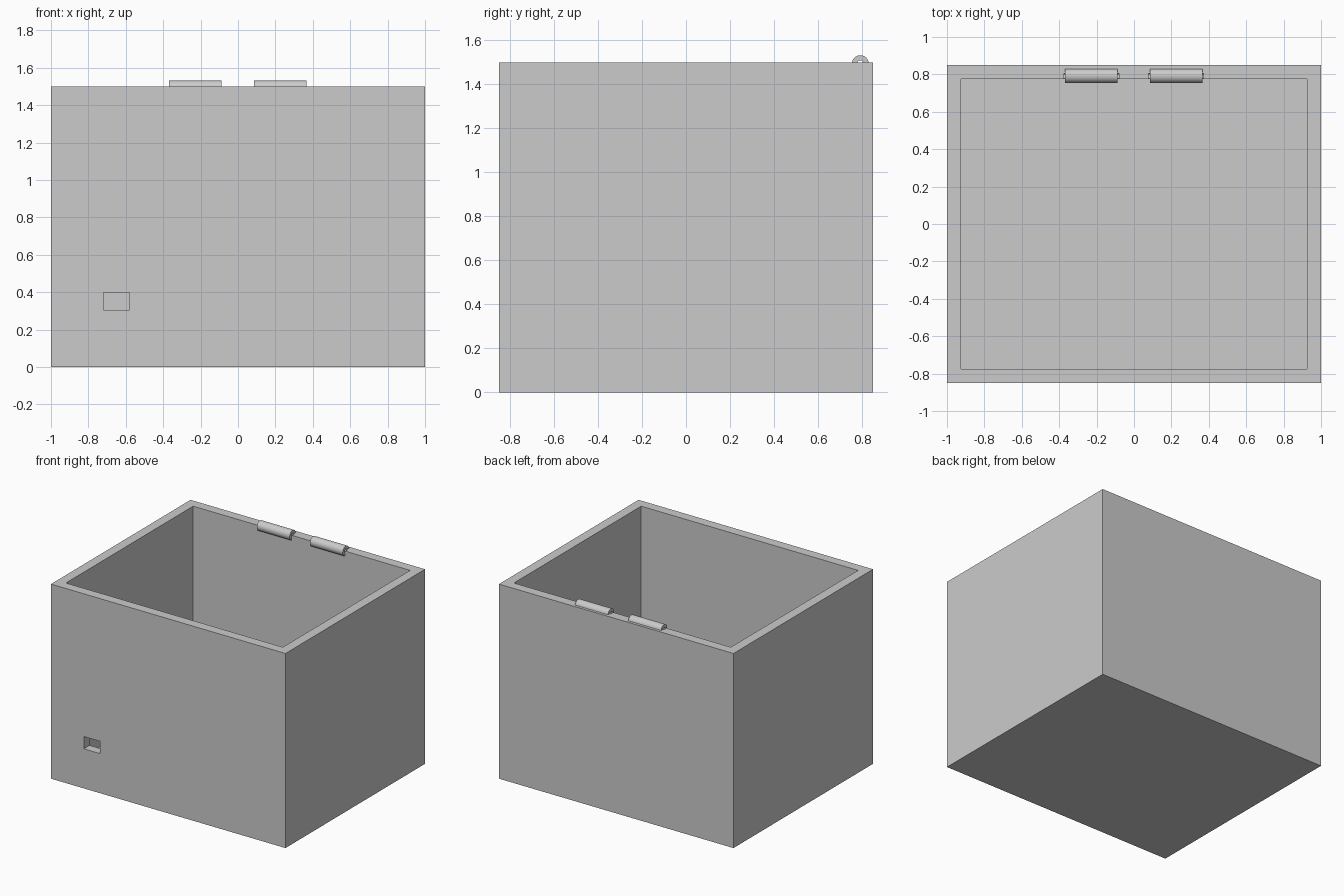
import bpy
import math
from mathutils import Matrix

cube = bpy.data.objects.get("Cube")
if cube:
    bpy.data.objects.remove(cube, do_unlink=True)

GREY = (0.6, 0.6, 0.6, 1)
grey = bpy.data.materials.new("plain grey")
grey.use_nodes = True
grey.diffuse_color = GREY
grey.node_tree.nodes["Principled BSDF"].inputs["Base Color"].default_value = GREY


def finish(obj, name, matrix):
    obj.name = name
    obj.data.transform(matrix)
    obj.data.materials.append(grey)
    return obj


def block(name, low, high):
    """Box between two opposite corners."""
    bpy.ops.mesh.primitive_cube_add(size=1)
    size = [b - a for a, b in zip(low, high)]
    centre = [(a + b) / 2 for a, b in zip(low, high)]
    return finish(bpy.context.object, name,
                  Matrix.Translation(centre) @ Matrix.Diagonal((*size, 1)))


def rod(name, centre, radius, length):
    """Cylinder lying along x."""
    bpy.ops.mesh.primitive_cylinder_add(vertices=48, radius=radius, depth=length)
    return finish(bpy.context.object, name,
                  Matrix.Translation(centre) @ Matrix.Rotation(math.pi / 2, 4, "Y"))


def cut(target, cutter):
    cutter.hide_render = True
    cutter.hide_set(True)
    mod = target.modifiers.new("cut", "BOOLEAN")
    mod.operation = "DIFFERENCE"
    mod.solver = "EXACT"
    mod.object = cutter
    bpy.context.view_layer.objects.active = target
    bpy.ops.object.modifier_apply(modifier=mod.name)
    bpy.data.objects.remove(cutter, do_unlink=True)


# Open box: cavity, slim lip around the mouth and cable opening in the front
W, D, H, WALL = 1.0, 0.85, 1.5, 0.075
SET, LIP = 0.005, 0.015
box = block("box_body", (-W, -D, 0), (W, D, H))
ix, iy = W - WALL, D - WALL
cut(box, block("cavity", (-ix - SET, -iy - SET, WALL), (ix + SET, iy + SET, H - LIP)))
cut(box, block("mouth", (-ix, -iy, H - 2 * LIP), (ix, iy, H + 0.1)))
cut(box, block("cable_opening", (-0.72, -D - 0.1, 0.305), (-0.58, -iy + 0.05, 0.4)))

# Two hollow hinge barrels sunk into the back rim
for side, x in (("right", -0.228), ("left", 0.225)):
    centre = (x, 0.792, 1.494)
    barrel = rod(side + "_hinge_barrel", centre, 0.038, 0.28)
    cut(box, rod("rim_socket", centre, 0.03, 0.27))
    cut(box, rod("rim_bore", centre, 0.015, 0.295))
    cut(barrel, rod("pin_bore", centre, 0.015, 0.4))
    bpy.ops.object.select_all(action="DESELECT")
    barrel.select_set(True)
    bpy.context.view_layer.objects.active = barrel
    bpy.ops.object.shade_smooth_by_angle(angle=math.radians(35))
